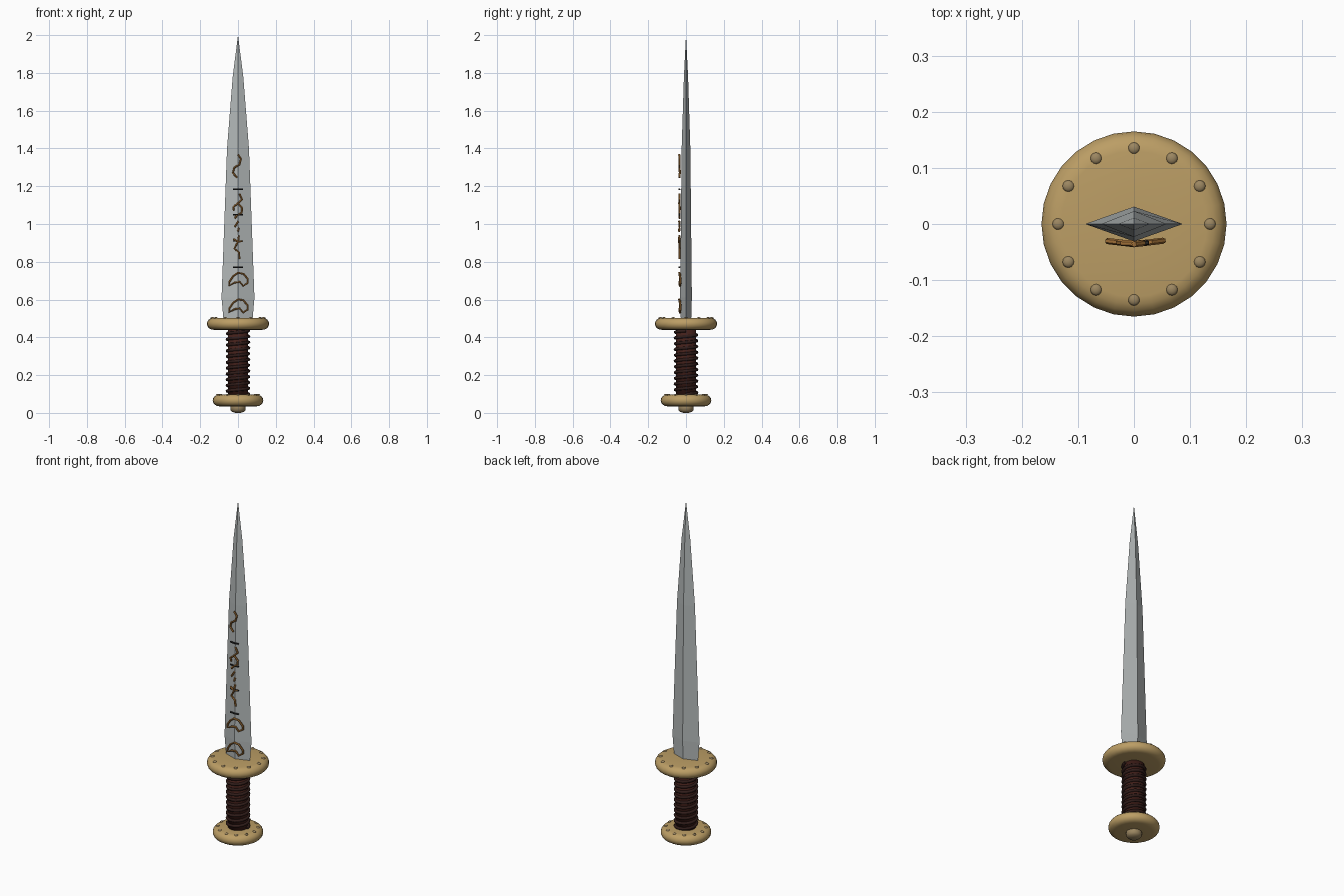
import bpy, bmesh, math

if "Cube" in bpy.data.objects:
    bpy.data.objects.remove(bpy.data.objects["Cube"])

def mat(name, c):
    m = bpy.data.materials.new(name)
    m.diffuse_color = (*c, 1)
    m.use_nodes = True
    m.node_tree.nodes["Principled BSDF"].inputs["Base Color"].default_value = m.diffuse_color
    return m

STEEL = mat("steel", (0.45, 0.48, 0.48))
BRASS = mat("brass", (0.50, 0.34, 0.13))
RIVET = mat("rivet brass", (0.33, 0.24, 0.12))
LEATHER = mat("dark leather", (0.055, 0.014, 0.010))
CORD = mat("grip cord", (0.03, 0.012, 0.010))
COPPER = mat("copper inlay", (0.42, 0.19, 0.045))
BLACK = mat("black inlay", (0.02, 0.02, 0.02))

def mesh_obj(name, verts, faces, m, smooth=False):
    me = bpy.data.meshes.new(name)
    me.from_pydata(verts, [], faces)
    bm = bmesh.new()
    bm.from_mesh(me)
    bmesh.ops.recalc_face_normals(bm, faces=bm.faces)
    bm.to_mesh(me)
    bm.free()
    me.materials.append(m)
    ob = bpy.data.objects.new(name, me)
    bpy.context.collection.objects.link(ob)
    if smooth:
        for p in me.polygons:
            p.use_smooth = True
    return ob

def lathe(name, profile, m, n=28):
    verts, faces = [], []
    for r, z in profile:
        for i in range(n):
            a = 2 * math.pi * i / n
            verts.append((r * math.cos(a), r * math.sin(a), z))
    for j in range(len(profile) - 1):
        for i in range(n):
            k = (i + 1) % n
            faces.append((j*n+i, j*n+k, (j+1)*n+k, (j+1)*n+i))
    faces += [tuple(range(n)), tuple(range((len(profile)-1)*n, len(profile)*n))]
    return mesh_obj(name, verts, faces, m, True)

def disc(name, r, z0, z1, m):
    # flat disc with a rounded rim
    h, zc, b = (z1 - z0) / 2, (z0 + z1) / 2, 0.035
    prof = [(0.03, z0)]
    for i in range(9):
        a = -math.pi/2 + math.pi * i / 8
        prof.append((r - b + b * math.cos(a), zc + h * math.sin(a)))
    return lathe(name, prof + [(0.03, z1)], m)

def rivets(name, r, z, size):
    bm = bmesh.new()
    for i in range(12):
        a = math.pi * i / 6
        g = bmesh.ops.create_uvsphere(bm, u_segments=12, v_segments=8, radius=size)
        for v in g["verts"]:
            v.co.z *= 0.6
        bmesh.ops.translate(bm, verts=g["verts"], vec=(r*math.cos(a), r*math.sin(a), z))
    me = bpy.data.meshes.new(name)
    bm.to_mesh(me)
    bm.free()
    me.materials.append(RIVET)
    for p in me.polygons:
        p.use_smooth = True
    bpy.context.collection.objects.link(bpy.data.objects.new(name, me))

def tube(name, strokes, radius, m, smooth=False):
    # strokes: list of (points, closed)
    cu = bpy.data.curves.new(name, 'CURVE')
    cu.dimensions = '3D'
    cu.bevel_depth = radius
    cu.bevel_resolution = 1
    cu.use_fill_caps = True
    for pts, closed in strokes:
        sp = cu.splines.new('POLY')
        sp.points.add(len(pts) - 1)
        for p, q in zip(sp.points, pts):
            p.co = (*q, 1)
        sp.use_cyclic_u = closed
        sp.use_smooth = smooth
    cu.materials.append(m)
    bpy.context.collection.objects.link(bpy.data.objects.new(name, cu))

# blade: diamond section, height / half width / half thickness
sections = [(0.48, 0.076, 0.027), (0.61, 0.087, 0.031), (1.40, 0.058, 0.023), (1.78, 0.028, 0.011)]
bv, bf = [], []
for z, w, t in sections:
    bv += [(w, 0, z), (0, t, z), (-w, 0, z), (0, -t, z)]
for j in range(3):
    for i in range(4):
        k = (i + 1) % 4
        bf.append((4*j+i, 4*j+k, 4*j+4+k, 4*j+4+i))
bv.append((0, 0, 2.0))
bf += [(12+i, 12+(i+1) % 4, 16) for i in range(4)] + [(3, 2, 1, 0)]
mesh_obj("blade", bv, bf, STEEL)

# guard, pommel, end button and rivets
disc("guard", 0.165, 0.44, 0.503, BRASS)
rivets("guard_rivets", 0.135, 0.501, 0.0105)
disc("pommel", 0.134, 0.035, 0.097, BRASS)
rivets("pommel_rivets", 0.106, 0.095, 0.0095)
lathe("pommel_button", [(0.012, 0), (0.03, 0.005), (0.039, 0.014), (0.041, 0.025), (0.041, 0.045)], RIVET, 20)

# grip and spiral wrap
lathe("grip", [(0.054, 0.085), (0.054, 0.45)], LEATHER, 24)
turns, seg = 11, 20
helix = []
for i in range(turns * seg + 1):
    a = 2 * math.pi * i / seg
    helix.append((0.057*math.cos(a), 0.057*math.sin(a), 0.10 + 0.335*i/(turns*seg)))
tube("grip_cord", [(helix, False)], 0.0085, CORD, True)

# blade ornament on the front only: x, z pairs in hundredths
def stroke(pts, closed=False):
    return [(x/100, -0.036 + 0.12*abs(x/100), z/100) for x, z in pts], closed

crescent = [(-4.8, 0), (-4.6, 2), (-2.6, 5), (0, 6.8), (3, 6.2), (5.2, 3.5),
            (5.2, 1.4), (2.8, -0.2), (1, 2), (-1.8, 1.6)]
ornament = [
    stroke([(0, 136.8), (1.6, 134.5), (0.8, 131.5), (-2, 129.8), (-2.7, 127), (-0.5, 124.6)]),
    stroke([(0.8, 116), (2.2, 113), (0, 111), (-2.5, 109), (-2.2, 107)]),
    stroke([(0, 111), (2.2, 108.5), (2, 106), (-0.5, 104.5), (-1.8, 103)]),
    stroke([(0.2, 101.5), (-1.8, 98.5)]),
    stroke([(0.5, 98), (0, 96)]),
    stroke([(-2.5, 92), (0, 90.5), (2.2, 91)]),
    stroke([(0.5, 94), (0, 90.5), (-2, 87), (0.5, 85), (0.8, 81.5)]),
    stroke([(x, z + 67.4) for x, z in crescent], True),
    stroke([(x, z + 53.3) for x, z in crescent], True),
]
tube("blade_ornament", ornament, 0.0055, COPPER)
bars = [stroke([(-2.6, z), (0, z), (2.6, z)]) for z in (118.3, 105, 91, 77.2)]
tube("blade_bars", bars, 0.0045, BLACK)
